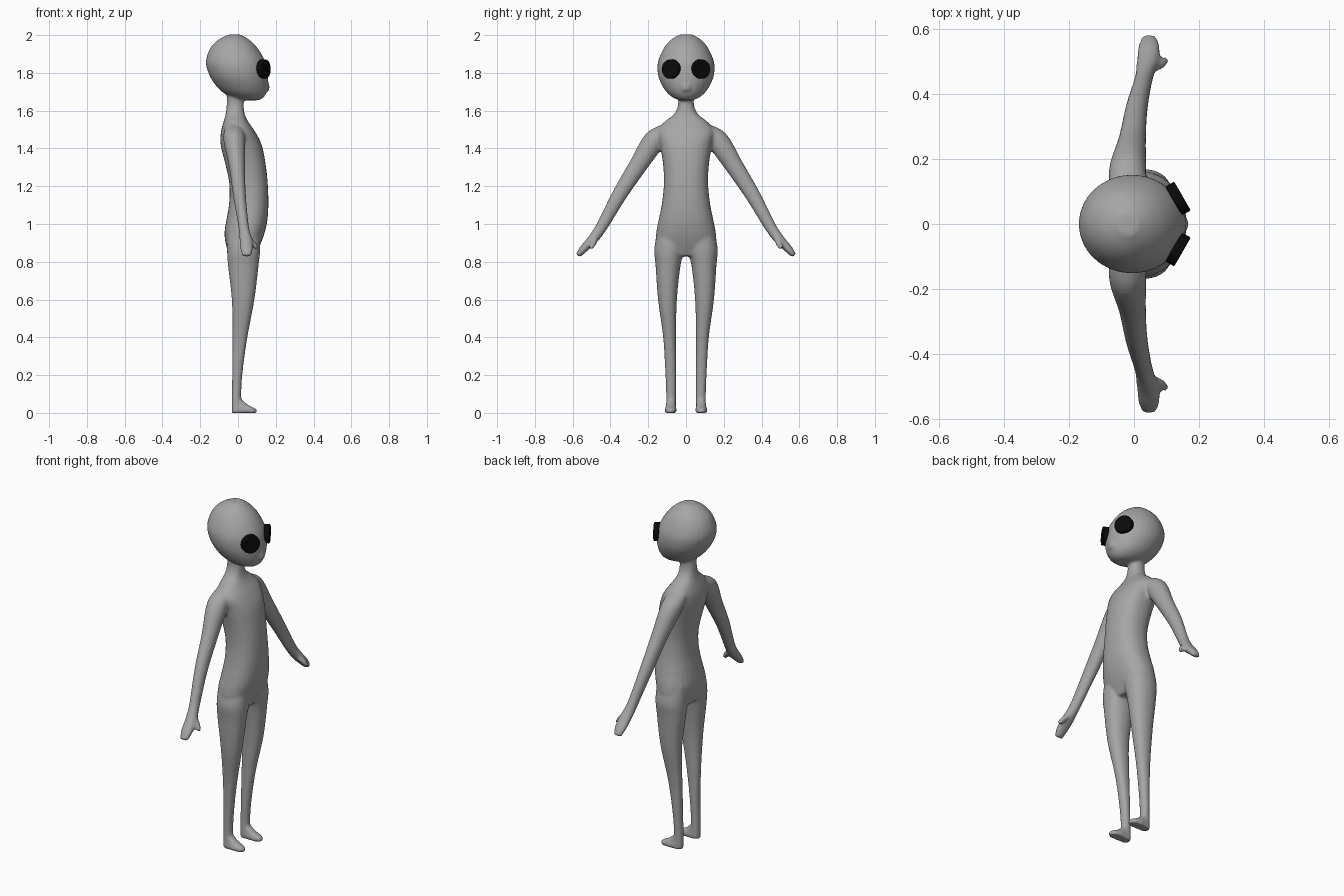
import bpy, bmesh, math
from mathutils import Vector

cube = bpy.data.objects.get("Cube")
if cube:
    bpy.data.objects.remove(cube)


def material(name, value):
    m = bpy.data.materials.new(name)
    m.use_nodes = True
    color = (value, value, value, 1)
    m.diffuse_color = color
    bsdf = m.node_tree.nodes["Principled BSDF"]
    bsdf.inputs["Base Color"].default_value = color
    bsdf.inputs["Roughness"].default_value = 0.6
    return m


skin = material("grey skin", 0.38)
black = material("eye black", 0.003)


def spline(rows, steps=5):
    """Catmull-Rom interpolation of section rows."""
    rows = [Vector(r) for r in rows]
    out = []
    for i in range(len(rows) - 1):
        a, b = rows[max(i - 1, 0)], rows[i]
        c, d = rows[i + 1], rows[min(i + 2, len(rows) - 1)]
        for k in range(steps):
            t = k / steps
            out.append(b + (c - a) * (t / 2) + (a * 2 - b * 5 + c * 4 - d) * (t * t / 2)
                       + (b * 3 - a - c * 3 + d) * (t ** 3 / 2))
    return out + [rows[-1]]


def loft(bm, sections, across=(0, 1, 0), power=2.0, sides=28):
    """Skin closed sections: (x, y, z, radius in x, radius along across)."""
    across = Vector(across).normalized()
    rings = []
    for x, y, z, rx, ra in spline(sections):
        ring = []
        for i in range(sides):
            t = math.tau * i / sides
            c, s = math.cos(t), math.sin(t)
            c = math.copysign(abs(c) ** (2 / power), c)
            s = math.copysign(abs(s) ** (2 / power), s)
            ring.append(bm.verts.new(Vector((x + rx * c, y, z)) + across * (ra * s)))
        rings.append(ring)
    for lo, hi in zip(rings, rings[1:]):
        for i in range(sides):
            j = (i + 1) % sides
            bm.faces.new((lo[i], lo[j], hi[j], hi[i]))
    bm.faces.new(rings[0][::-1])
    bm.faces.new(rings[-1])


def upright(rows):
    """Rows of (z, back x, front x, half width) to centred sections."""
    return [((b + f) / 2, 0, z, (f - b) / 2, w) for z, b, f, w in rows]


bm = bmesh.new()

# Head, tapering to the chin
loft(bm, upright([
    (1.655, 0.03, 0.11, 0.035), (1.67, -0.03, 0.135, 0.07), (1.70, -0.085, 0.153, 0.105),
    (1.75, -0.13, 0.16, 0.135), (1.80, -0.157, 0.157, 0.15), (1.86, -0.17, 0.145, 0.148),
    (1.93, -0.148, 0.105, 0.118), (1.975, -0.105, 0.06, 0.08), (2.003, -0.05, 0.015, 0.035)]))

# Neck and torso
loft(bm, upright([
    (0.83, -0.045, 0.09, 0.09), (0.90, -0.066, 0.122, 0.155), (0.96, -0.071, 0.143, 0.157),
    (1.03, -0.06, 0.157, 0.143), (1.12, -0.046, 0.161, 0.126), (1.22, -0.047, 0.157, 0.117),
    (1.32, -0.068, 0.146, 0.122), (1.42, -0.092, 0.125, 0.138), (1.49, -0.09, 0.09, 0.15),
    (1.54, -0.077, 0.055, 0.115), (1.58, -0.066, 0.036, 0.065), (1.63, -0.06, 0.03, 0.042),
    (1.70, -0.06, 0.03, 0.045)]), power=2.3)

# Mirrored limbs
for side in (-1, 1):
    # Leg
    loft(bm, [(x, y * side, z, rx, ry) for x, y, z, rx, ry in (
        (0.03, 0.08, 0.97, 0.085, 0.065), (0.03, 0.088, 0.87, 0.088, 0.08),
        (0.028, 0.095, 0.78, 0.081, 0.066), (0.027, 0.098, 0.60, 0.06, 0.05),
        (0.01, 0.087, 0.40, 0.04, 0.034), (-0.003, 0.081, 0.22, 0.028, 0.029),
        (-0.008, 0.079, 0.09, 0.025, 0.026), (-0.006, 0.079, 0.0, 0.028, 0.028))], power=2.2)
    # Foot
    loft(bm, [(x, y * side, z, rx, ry) for x, y, z, rx, ry in (
        (0.035, 0.081, 0.0, 0.066, 0.031), (0.034, 0.081, 0.02, 0.064, 0.031),
        (0.015, 0.08, 0.04, 0.043, 0.026), (-0.004, 0.079, 0.07, 0.024, 0.023))], power=2.3)
    # Arm and hand
    loft(bm, [(x, y * side, z, rx, ry) for x, y, z, rx, ry in (
        (-0.02, 0.09, 1.51, 0.05, 0.035), (-0.02, 0.165, 1.445, 0.057, 0.058),
        (-0.005, 0.26, 1.30, 0.042, 0.048), (0.008, 0.355, 1.15, 0.034, 0.04),
        (0.03, 0.447, 0.985, 0.028, 0.031), (0.042, 0.497, 0.915, 0.034, 0.027),
        (0.046, 0.54, 0.87, 0.034, 0.022), (0.046, 0.572, 0.832, 0.024, 0.014))],
        across=(0, 0.84 * side, 0.54))
    # Thumb
    loft(bm, [(0.05, 0.475 * side, 0.93, 0.02, 0.015), (0.078, 0.488 * side, 0.90, 0.018, 0.015),
              (0.096, 0.505 * side, 0.87, 0.012, 0.013)], across=(0, 0.84 * side, 0.54))

# Lips
for z in (1.715, 1.733):
    loft(bm, [(0.152, 0, z - 0.011, 0.008, 0.012), (0.155, 0, z, 0.014, 0.025),
              (0.152, 0, z + 0.011, 0.008, 0.012)])

bmesh.ops.recalc_face_normals(bm, faces=bm.faces)
mesh = bpy.data.meshes.new("body")
bm.to_mesh(mesh)
bm.free()
mesh.materials.append(skin)
body = bpy.data.objects.new("body", mesh)
bpy.context.collection.objects.link(body)

# Fuse the parts into one soft skin
remesh = body.modifiers.new("fuse", "REMESH")
remesh.mode = "VOXEL"
remesh.voxel_size = 0.008
remesh.use_smooth_shade = True
soften = body.modifiers.new("soften", "SMOOTH")
soften.factor = 0.5
soften.iterations = 6

# Disc eyes set on the slanted sides of the face
for side, name in ((1, "left_eye"), (-1, "right_eye")):
    normal = Vector((0.87, 0.5 * side, 0))
    bpy.ops.mesh.primitive_cylinder_add(
        vertices=32, radius=0.051, depth=0.032, location=(0.135, 0.078 * side, 1.82),
        rotation=normal.to_track_quat("Z", "Y").to_euler())
    eye = bpy.context.object
    eye.name = name
    eye.data.materials.append(black)
    bevel = eye.modifiers.new("rim", "BEVEL")
    bevel.width = 0.004
    bevel.segments = 2
    bpy.ops.object.shade_smooth_by_angle()
